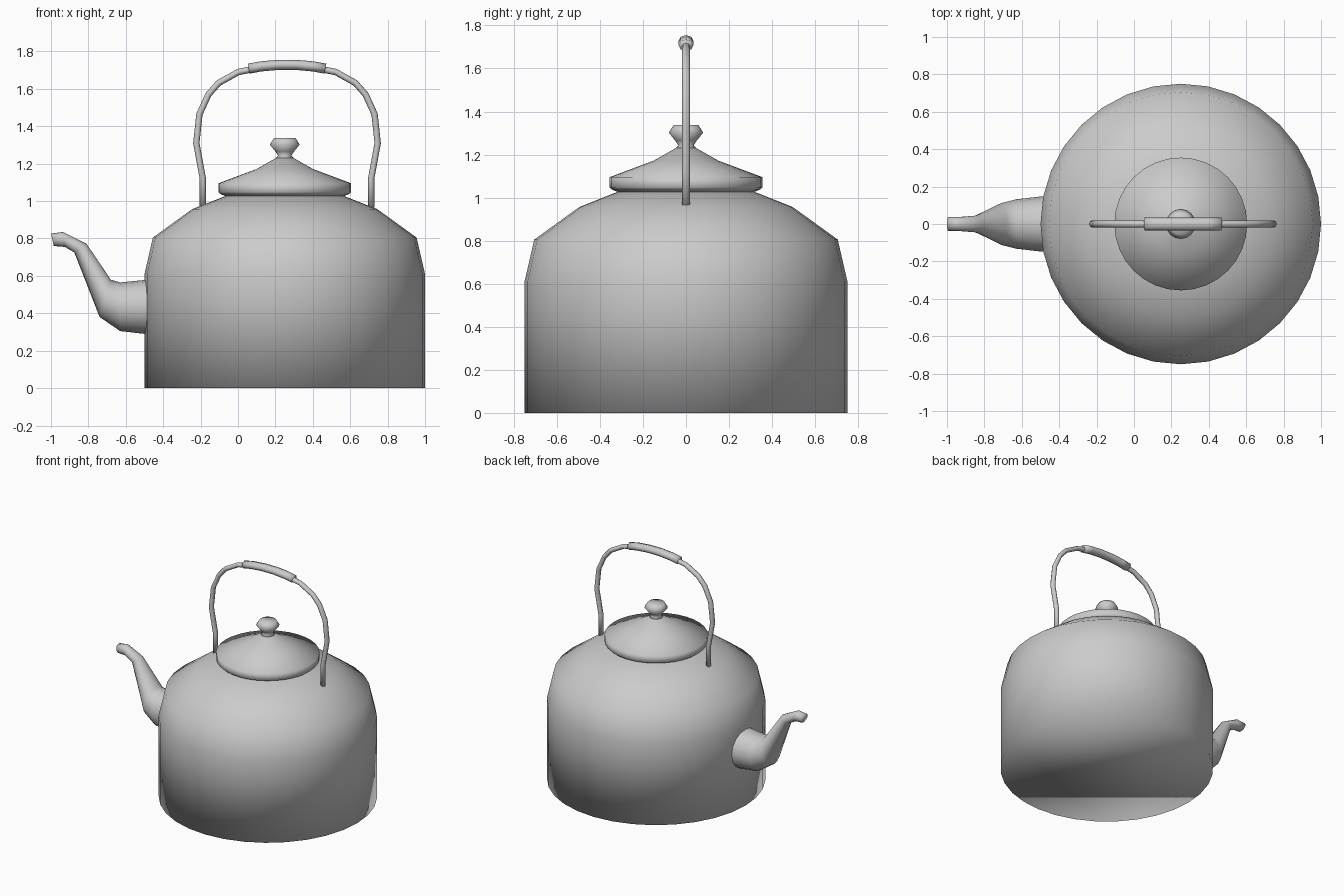
import bpy, bmesh
from math import sin, cos, tau
from mathutils import Vector

if "Cube" in bpy.data.objects:
    bpy.data.objects.remove(bpy.data.objects["Cube"])

CX = 0.25      # kettle axis
HX = 0.262     # handle centre


def loft(name, rings, n):
    """Closed smooth skin through rings; each ring = (side point a, side point b, y radius) in the xz plane."""
    bm = bmesh.new()
    loops = []
    for a, b, ry in rings:
        a, b = Vector((a[0], 0, a[1])), Vector((b[0], 0, b[1]))
        c, u = (a + b) / 2, (b - a) / 2
        loops.append([bm.verts.new(c + u * cos(tau * i / n) + Vector((0, ry * sin(tau * i / n), 0)))
                      for i in range(n)])
    for l0, l1 in zip(loops, loops[1:]):
        for i in range(n):
            j = (i + 1) % n
            bm.faces.new((l0[i], l0[j], l1[j], l1[i]))
    bm.faces.new(loops[0][::-1])
    bm.faces.new(loops[-1])
    bmesh.ops.recalc_face_normals(bm, faces=bm.faces)
    for f in bm.faces:
        f.smooth = True
    me = bpy.data.meshes.new(name)
    bm.to_mesh(me)
    bm.free()
    ob = bpy.data.objects.new(name, me)
    bpy.context.collection.objects.link(ob)
    return ob


def lathe(name, profile, n=32):
    return loft(name, [((CX - r, z), (CX + r, z), r) for r, z in profile], n)


def tube(name, path, r, ry, n=8):
    pts = [Vector(p) for p in path]
    rings = []
    for i, p in enumerate(pts):
        t = (pts[min(i + 1, len(pts) - 1)] - pts[max(i - 1, 0)]).normalized()
        side = Vector((-t.y, t.x)) * r
        rings.append((p - side, p + side, ry))
    return loft(name, rings, n)


# Body
lathe("body", [(0.75, 0), (0.75, 0.61), (0.705, 0.805), (0.495, 0.957), (0.31, 1.03)])

# Lid and its knob
lathe("lid", [(0.30, 1.02), (0.345, 1.038), (0.355, 1.048), (0.355, 1.095), (0.15, 1.172), (0.03, 1.24)])
lathe("lid_knob", [(0.06, 1.215), (0.036, 1.243), (0.05, 1.265), (0.08, 1.302), (0.058, 1.337)], 16)

# Spout, given by its lower and upper outline
loft("spout", [
    ((-0.42, 0.285), (-0.42, 0.58), 0.148),
    ((-0.50, 0.29), (-0.50, 0.578), 0.147),
    ((-0.63, 0.305), (-0.63, 0.565), 0.132),
    ((-0.74, 0.38), (-0.68, 0.58), 0.112),
    ((-0.875, 0.725), (-0.81, 0.772), 0.045),
    ((-0.925, 0.755), (-0.935, 0.835), 0.038),
    ((-0.985, 0.76), (-1.0, 0.826), 0.038),
], 16)

# Bail handle, one half mirrored about its centre
half = [(0.45, 0.965), (0.45, 1.12), (0.485, 1.31), (0.468, 1.465),
        (0.42, 1.57), (0.365, 1.632), (0.26, 1.69), (0.10, 1.722)]
tube("handle", [(HX - x, z) for x, z in half] + [(HX + x, z) for x, z in reversed(half)], 0.017, 0.019)

# Grip
grip = [(0.205, 1.708), (0.14, 1.72), (0.05, 1.728)]
tube("handle_grip", [(HX - x, z) for x, z in grip] + [(HX + x, z) for x, z in reversed(grip)], 0.027, 0.035)
